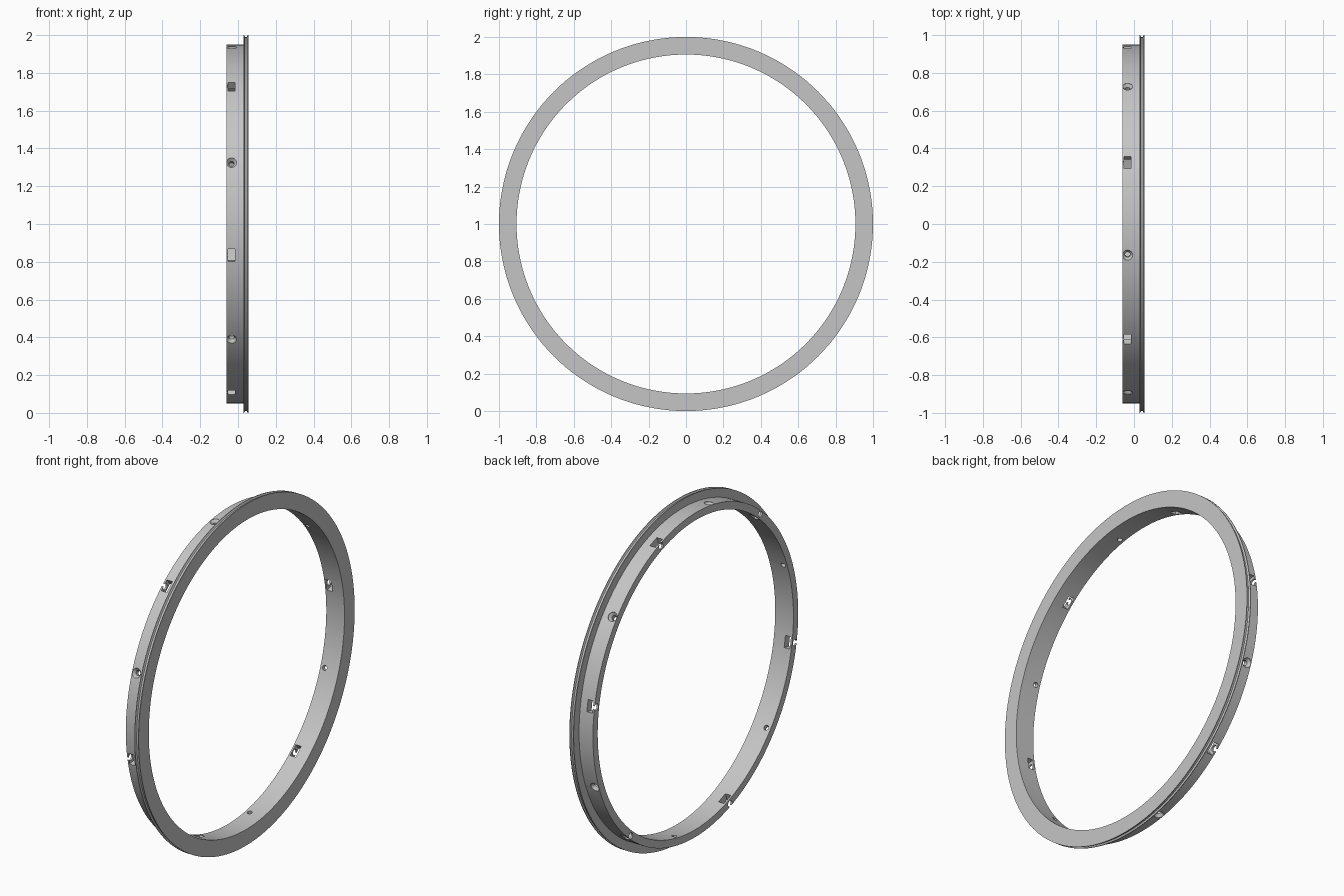
import bpy
import bmesh
from math import cos, sin, pi, radians
from mathutils import Matrix, Vector

default = bpy.data.objects.get("Cube")
if default:
    bpy.data.objects.remove(default, do_unlink=True)

grey = bpy.data.materials.new("plain grey")
grey.use_nodes = True
colour = (0.56, 0.56, 0.56, 1)
grey.diffuse_color = colour
grey.node_tree.nodes["Principled BSDF"].inputs["Base Color"].default_value = colour

Z_TO_X = Matrix.Rotation(radians(90), 4, 'Y')
CENTRE = Matrix.Translation((0, 0, 1))


def lathe(bm, profile, segments, matrix, closed=False):
    """Spin (radius, height) points about local z; an open profile gets end caps."""
    rings = []
    for r, h in profile:
        rings.append([bm.verts.new(matrix @ Vector((r * cos(2 * pi * i / segments),
                                                    r * sin(2 * pi * i / segments), h)))
                      for i in range(segments)])
    pairs = list(zip(rings, rings[1:]))
    if closed:
        pairs.append((rings[-1], rings[0]))
    else:
        bm.faces.new(rings[0])
        bm.faces.new(rings[-1])
    for a, b in pairs:
        for i in range(segments):
            j = (i + 1) % segments
            bm.faces.new((a[i], a[j], b[j], b[i]))


def finish(bm, name):
    bmesh.ops.recalc_face_normals(bm, faces=bm.faces)
    mesh = bpy.data.meshes.new(name)
    bm.to_mesh(mesh)
    bm.free()
    mesh.materials.append(grey)
    obj = bpy.data.objects.new(name, mesh)
    bpy.context.collection.objects.link(obj)
    return obj


def frame(angle):
    """Frame whose z points outwards from the ring and whose x is its axis."""
    return CENTRE @ Matrix.Rotation(radians(90 - angle), 4, 'X')


# Ring: sleeve with a shallow-grooved flange on its +x end
INNER, OUTER, RIM = 0.906, 0.95, 1.0
profile = [(INNER, -0.062), (OUTER, -0.062), (OUTER, 0.028), (RIM, 0.028),
           (RIM, 0.032), (0.991, 0.037), (0.991, 0.047), (RIM, 0.052),
           (RIM, 0.056), (INNER, 0.056)]
bm = bmesh.new()
lathe(bm, profile, 144, CENTRE @ Z_TO_X, closed=True)
ring = finish(bm, "flanged_ring")

# Radial cutters: countersunk holes alternating with square slots
HOLE_X = -0.034
bm = bmesh.new()
for k in range(6):
    hole = frame(20 + 60 * k) @ Matrix.Translation((HOLE_X, 0, 0))
    lathe(bm, [(0.014, 0.85), (0.014, 0.932), (0.027, 0.948), (0.027, 1.02)], 24, hole)
    slot = frame(50 + 60 * k) @ Matrix.Translation((HOLE_X, 0, 0.93))
    bmesh.ops.create_cube(bm, size=1, matrix=slot @ Matrix.Diagonal((0.036, 0.068, 0.14, 1)))
radial_cutter = finish(bm, "radial_cutter")

# Axial cutters: screw holes from the sleeve's end into each slot
bm = bmesh.new()
for k in range(6):
    screw = frame(50 + 60 * k) @ Matrix.Translation((-0.06, 0, 0.933)) @ Z_TO_X
    lathe(bm, [(0.0185, -0.03), (0.0185, 0.024)], 20, screw)
axial_cutter = finish(bm, "axial_cutter")

# Apply the cuts and remove the cutters
for cutter in (radial_cutter, axial_cutter):
    cutter.hide_render = True
    cut = ring.modifiers.new(cutter.name, 'BOOLEAN')
    cut.operation = 'DIFFERENCE'
    cut.solver = 'EXACT'
    cut.object = cutter
bpy.context.view_layer.update()
graph = bpy.context.evaluated_depsgraph_get()
result = bpy.data.meshes.new_from_object(ring.evaluated_get(graph))
ring.modifiers.clear()
ring.data = result
ring.data.materials.clear()
ring.data.materials.append(grey)
for cutter in (radial_cutter, axial_cutter):
    bpy.data.objects.remove(cutter, do_unlink=True)

# Smooth the curved walls, keep the rims sharp
for obj in bpy.context.selected_objects:
    obj.select_set(False)
ring.select_set(True)
bpy.context.view_layer.objects.active = ring
bpy.ops.object.shade_smooth_by_angle(angle=radians(25))
